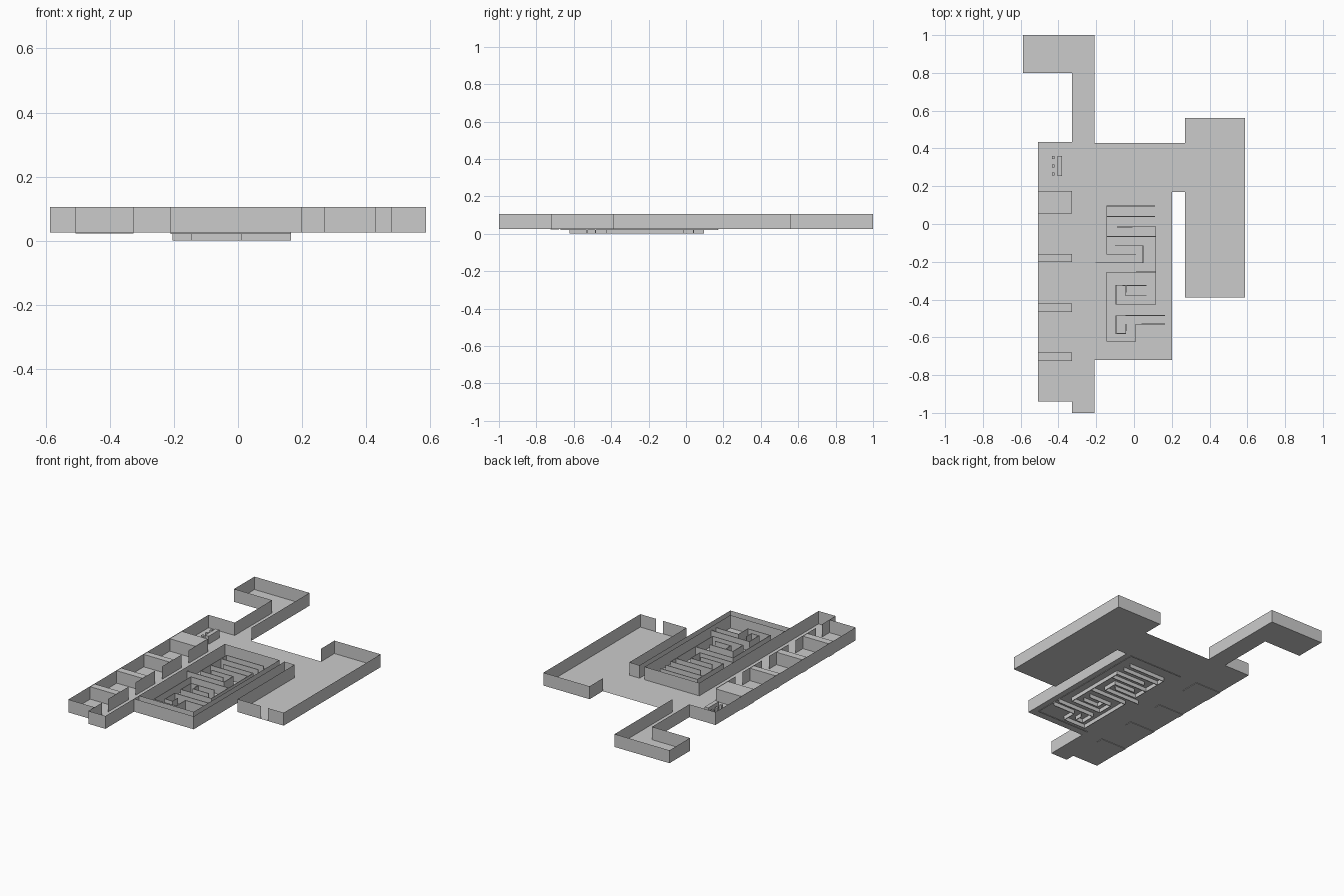
import bpy, bmesh

if "Cube" in bpy.data.objects:
    bpy.data.objects.remove(bpy.data.objects["Cube"])

FLOOR, TOP = 0.025, 0.105

grey = bpy.data.materials.new("light grey")
grey.diffuse_color = (0.6, 0.6, 0.6, 1)
grey.use_nodes = True
grey.node_tree.nodes["Principled BSDF"].inputs["Base Color"].default_value = grey.diffuse_color


def finish(bm, name):
    me = bpy.data.meshes.new(name)
    bm.to_mesh(me)
    bm.free()
    me.materials.append(grey)
    ob = bpy.data.objects.new(name, me)
    bpy.context.collection.objects.link(ob)
    return ob


def plate(name, pts, z):
    bm = bmesh.new()
    bm.faces.new([bm.verts.new((x, y, z)) for x, y in pts])
    bmesh.ops.triangulate(bm, faces=bm.faces[:])
    return finish(bm, name)


def walls(name, paths, z0, z1):
    """Upright thin sheets along each polyline."""
    bm = bmesh.new()
    for path in paths:
        cols = [(bm.verts.new((x, y, z0)), bm.verts.new((x, y, z1))) for x, y in path]
        for a, b in zip(cols, cols[1:]):
            bm.faces.new((a[0], b[0], b[1], a[1]))
    return finish(bm, name)


def box(name, x0, x1, y0, y1, z0, z1):
    bm = bmesh.new()
    bmesh.ops.create_cube(bm, size=1)
    for v in bm.verts:
        v.co = (x1 if v.co.x > 0 else x0, y1 if v.co.y > 0 else y0, z1 if v.co.z > 0 else z0)
    return finish(bm, name)


# Floor of the whole plan
plate("floor", [(-.587, 1), (-.21, 1), (-.21, .43), (.27, .43), (.27, .56), (.587, .56),
                (.587, -.39), (.27, -.39), (.27, .17), (.2, .17), (.2, -.72), (-.21, -.72),
                (-.21, -1), (-.327, -1), (-.327, -.94), (-.507, -.94), (-.507, .435),
                (-.327, .435), (-.327, .8), (-.587, .8)], FLOOR)

# Outer walls, open along the hall's back edge and at the side room door
walls("outer_walls", [
    [(-.21, .43), (-.21, 1), (-.587, 1), (-.587, .8), (-.327, .8), (-.327, .435),
     (-.507, .435), (-.507, -.94), (-.327, -.94), (-.327, -1), (-.21, -1), (-.21, .17)],
    [(-.21, -.72), (.2, -.72), (.2, .17), (.27, .17), (.27, -.39), (.43, -.39)],
    [(.48, -.39), (.587, -.39), (.587, .56), (.27, .56), (.27, .43)]], FLOOR, TOP)

# Inner wall round the maze
walls("maze_room_wall", [[(-.21, .17), (.165, .17), (.165, -.67), (-.21, -.67)]], FLOOR - .004, TOP)

# Cell fronts with door gaps
walls("cell_fronts", [[(-.327, a), (-.327, b)] for a, b in
                      [(.175, -.02), (-.085, -.28), (-.345, -.54), (-.605, -.81), (-.865, -.94)]],
      FLOOR, TOP)

# Thick partitions between cells
for i, (y0, y1) in enumerate([(.055, .175), (-.2, -.16), (-.465, -.42), (-.725, -.68)]):
    box(f"cell_partition_{i + 1}", -.507, -.327, y0, y1, FLOOR - .003, TOP - .003)

# Maze walls, coordinates in hundredths
maze = [
    [(11, 9.5), (-14.5, 9.5), (-14.5, -16), (1, -16)],
    [(-14.5, 4), (11, 4)],
    [(-14.5, -6.5), (11.5, -6.5)],
    [(-9, -1.5), (11.5, -1.5), (11.5, -42.5), (-9.5, -42.5), (-9.5, -32.5), (6.5, -32.5)],
    [(-10, -11.5), (4.8, -11.5), (4.8, -20.5), (-20.5, -20.5)],
    [(11.5, -25.5), (-14.5, -25.5), (-14.5, -62), (1, -62), (1, -53), (16.5, -53)],
    [(-4.3, -32.5), (-4.3, -38), (6.5, -38)],
    [(16.5, -48.5), (-9.5, -48.5), (-9.5, -58), (-4.3, -58), (-4.3, -53)],
]
m = walls("maze_walls", [[(x / 100, y / 100) for x, y in p] for p in maze], 0, .082)
mod = m.modifiers.new("thickness", "SOLIDIFY")
mod.thickness, mod.offset = .005, 0

# Desk with three stools
box("desk", -.405, -.38, .255, .36, FLOOR, .075)
for i in range(3):
    y = .265 + i * .043
    box(f"stool_{i + 1}", -.435, -.42, y - .008, y + .008, FLOOR, .065)
